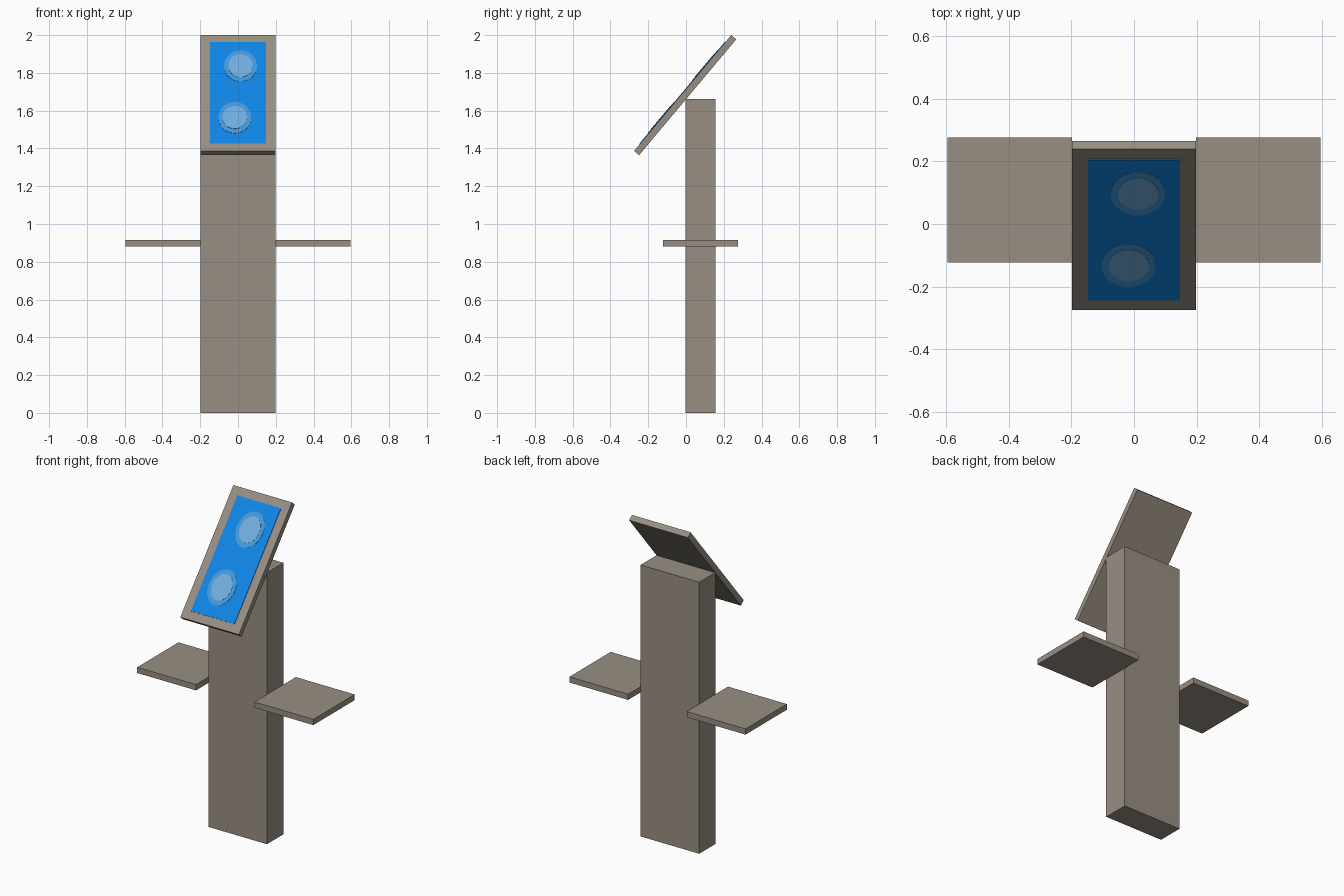
import bpy, bmesh, math
from mathutils import Matrix

if "Cube" in bpy.data.objects:
    bpy.data.objects.remove(bpy.data.objects["Cube"])


def material(name, srgb):
    lin = [((c / 255 + 0.055) / 1.055) ** 2.4 for c in srgb]
    m = bpy.data.materials.new(name)
    m.diffuse_color = (*lin, 1)
    m.use_nodes = True
    m.node_tree.nodes["Principled BSDF"].inputs["Base Color"].default_value = m.diffuse_color
    return m


TAUPE = material("taupe", (152, 143, 131))
BLUE = material("screen blue", (16, 134, 230))
MID = material("mid blue", (66, 154, 222))
PALE = material("pale blue", (114, 174, 224))


def finish(name, bm, mat, matrix):
    bm.transform(matrix)
    bmesh.ops.recalc_face_normals(bm, faces=bm.faces)
    mesh = bpy.data.meshes.new(name)
    bm.to_mesh(mesh)
    bm.free()
    mesh.materials.append(mat)
    obj = bpy.data.objects.new(name, mesh)
    bpy.context.collection.objects.link(obj)
    return obj


def box(name, center, size, mat, frame=Matrix()):
    bm = bmesh.new()
    bmesh.ops.create_cube(bm, size=1)
    return finish(name, bm, mat,
                  frame @ Matrix.Translation(center) @ Matrix.Diagonal((*size, 1)))


def disc(name, center, rx, ry, depth, mat, frame):
    bm = bmesh.new()
    bmesh.ops.create_cone(bm, cap_ends=True, segments=40, radius1=1, radius2=1, depth=1)
    return finish(name, bm, mat,
                  frame @ Matrix.Translation(center) @ Matrix.Diagonal((rx, ry, depth, 1)))


# Upright post and the two side shelves
MID_Y = 0.0765
box("post", (0, MID_Y, 0.831), (0.397, 0.159, 1.662), TAUPE)
for side, label in ((-1, "left"), (1, "right")):
    box(label + "_shelf", (side * 0.3975, MID_Y, 0.899), (0.398, 0.399, 0.035), TAUPE)

# Tilted display panel; its local z points out of the front face
T = 0.035
tilt = Matrix.Translation((0, -0.0045, 1.6823)) @ Matrix.Rotation(math.radians(50), 4, 'X')
box("display_panel", (0, 0, 0), (0.397, 0.8, T), TAUPE, tilt)

# Thin screen plate and two-tone ovals, each layer a little prouder
face = tilt @ Matrix.Translation((0, 0, T / 2))
box("screen", (0, 0, 0.001), (0.295, 0.70, 0.004), BLUE, face)
for label, x, y in (("upper", 0.013, 0.184), ("lower", -0.017, -0.173)):
    disc(label + "_oval_ring", (x, y, 0.002), 0.087, 0.108, 0.005, MID, face)
    disc(label + "_oval_center", (x, y, 0.003), 0.065, 0.079, 0.006, PALE, face)
